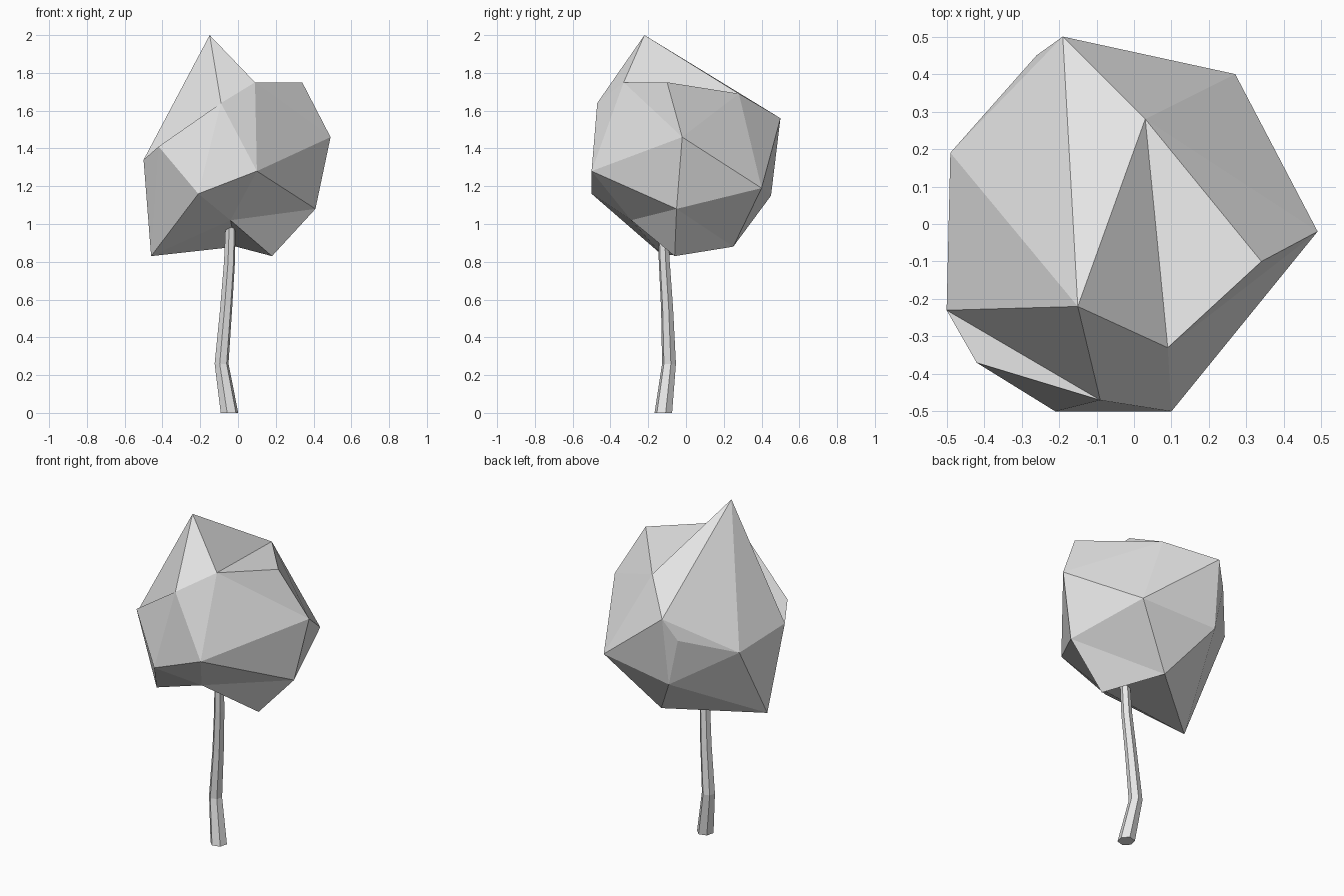
import bpy
import bmesh
import math
from mathutils import Vector

cube = bpy.data.objects.get("Cube")
if cube:
    bpy.data.objects.remove(cube)


def make_material(name, colour):
    mat = bpy.data.materials.new(name)
    mat.use_nodes = True
    mat.diffuse_color = colour
    mat.node_tree.nodes["Principled BSDF"].inputs["Base Color"].default_value = colour
    return mat


def finish(bm, name, material):
    """Turn a bmesh into a flat-shaded object with one material."""
    bmesh.ops.recalc_face_normals(bm, faces=bm.faces)
    mesh = bpy.data.meshes.new(name)
    bm.to_mesh(mesh)
    bm.free()
    mesh.materials.append(material)
    obj = bpy.data.objects.new(name, mesh)
    bpy.context.collection.objects.link(obj)
    return obj


pale_grey = make_material("pale_grey", (0.8, 0.8, 0.8, 1.0))

# Crown: corner points of the faceted foliage
corners = {
    "A": (-.15, -.22, 2.0),    # peak
    "B": (.09, -.33, 1.75),
    "C": (.34, -.10, 1.75),
    "D": (.49, -.02, 1.46),
    "E": (.27, .40, 1.19),
    "F": (.03, .28, 1.69),
    "G": (-.19, .50, 1.56),
    "H": (-.49, .19, 1.32),
    "I": (-.50, -.23, 1.34),
    "J": (-.42, -.37, 1.41),
    "K": (-.09, -.47, 1.64),
    "L": (-.21, -.50, 1.16),
    "M": (.10, -.50, 1.28),
    "N": (.41, -.05, 1.08),
    "O": (.18, -.06, .83),
    "P": (-.46, -.12, .83),
    "Q": (-.04, -.29, 1.02),   # hollow above the trunk
    "R": (-.20, .45, 1.15),
    "S": (-.26, .45, 1.43),
    "T": (-.01, .25, .88),
}

# Each hub corner fans out to the chain of corners around it
fans = {
    "A": "KBFGHIK",
    "D": "BCFENMB",
    "Q": "LPTONML",
    "J": "IKLPI",
    "S": "GRHG",
    "T": "ONERP",
    "M": "LKB",
    "E": "FGR",
    "H": "RPI",
    "F": "BC",
}

bm = bmesh.new()
verts = {key: bm.verts.new(point) for key, point in corners.items()}
for hub, chain in fans.items():
    for first, second in zip(chain, chain[1:]):
        bm.faces.new((verts[hub], verts[first], verts[second]))
finish(bm, "crown", pale_grey)

# Trunk: a bent, tapering six-sided stem that ends inside the crown
SIDES = 6
stem = [  # centre x, y, z and radius
    (-.045, -.12, 0, .048),
    (-.087, -.09, .26, .038),
    (-.063, -.10, .55, .033),
    (-.045, -.115, .80, .03),
    (-.038, -.125, 1.04, .027),
]

bm = bmesh.new()
rings = []
for x, y, z, radius in stem:
    ring = []
    for i in range(SIDES):
        angle = math.tau * (i + .25) / SIDES
        offset = Vector((math.cos(angle), math.sin(angle), 0)) * radius
        ring.append(bm.verts.new(Vector((x, y, z)) + offset))
    rings.append(ring)
for low, high in zip(rings, rings[1:]):
    for i in range(SIDES):
        j = (i + 1) % SIDES
        bm.faces.new((low[i], low[j], high[j], high[i]))
bm.faces.new(rings[0])
bm.faces.new(rings[-1])
finish(bm, "trunk", pale_grey)
